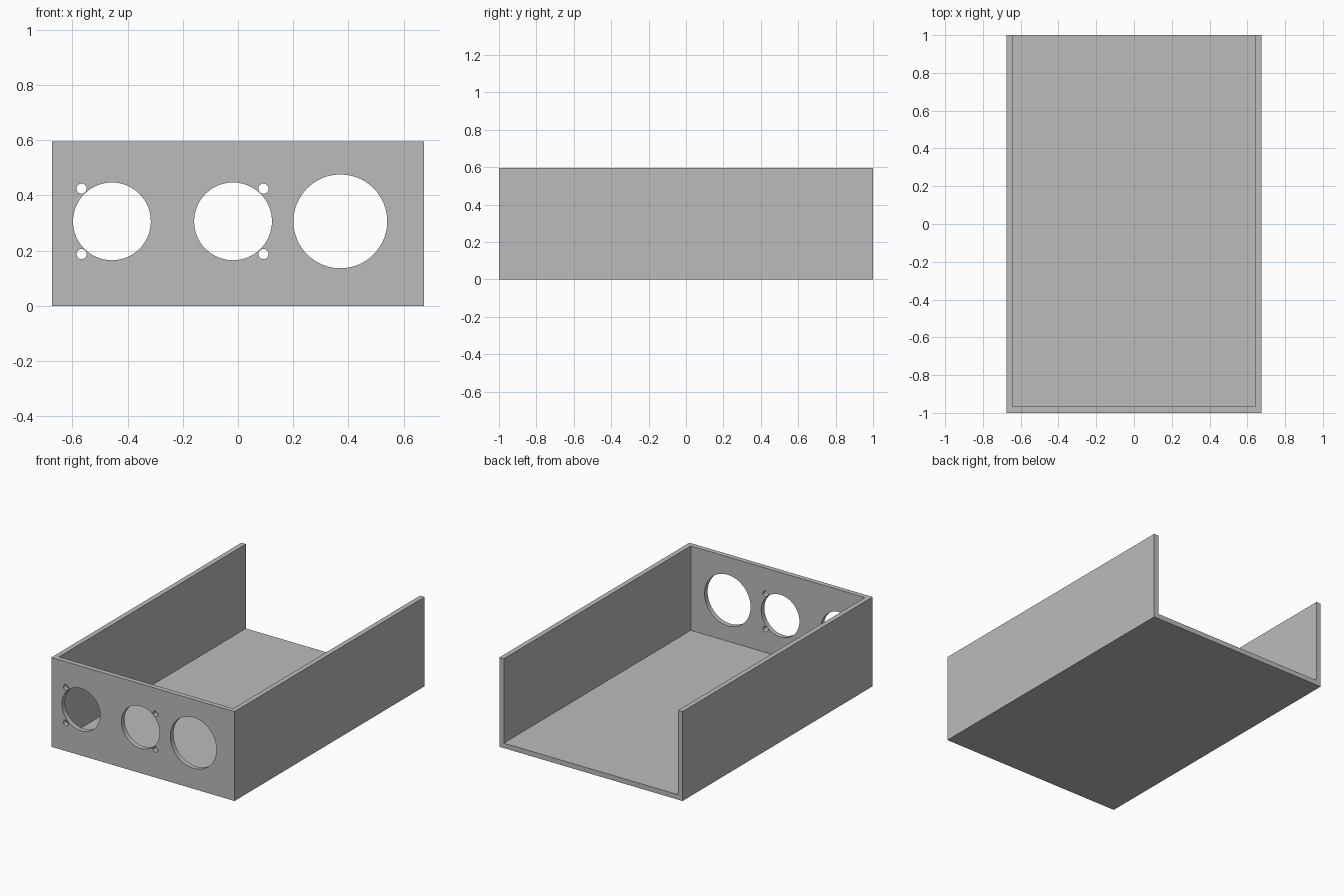
import bpy
import math

cube = bpy.data.objects.get("Cube")
if cube:
    bpy.data.objects.remove(cube, do_unlink=True)

WIDTH, LENGTH, HEIGHT, WALL = 1.35, 2.0, 0.595, 0.033
FRONT = -LENGTH / 2

grey = bpy.data.materials.new("plain grey")
grey.use_nodes = True
colour = (0.5, 0.5, 0.5, 1)
grey.diffuse_color = colour
grey.node_tree.nodes["Principled BSDF"].inputs["Base Color"].default_value = colour


def box(name, low, high):
    """Box spanning two opposite corners."""
    centre = [(a + b) / 2 for a, b in zip(low, high)]
    bpy.ops.mesh.primitive_cube_add(size=1, location=centre)
    obj = bpy.context.object
    obj.name = name
    obj.scale = [b - a for a, b in zip(low, high)]
    bpy.ops.object.transform_apply(location=True, rotation=False, scale=True)
    return obj


def drill(name, x, z, radius, sides):
    """Round cutter running through the front panel."""
    bpy.ops.mesh.primitive_cylinder_add(
        vertices=sides, radius=radius, depth=WALL * 4,
        location=(x, FRONT + WALL / 2, z), rotation=(math.pi / 2, 0, 0))
    obj = bpy.context.object
    obj.name = name
    return obj


# Case: floor, two side walls and a front panel, open at the top and back
case = box("open_case", (-WIDTH / 2, FRONT, 0), (WIDTH / 2, -FRONT, HEIGHT))
case.data.materials.append(grey)

cutters = [box("cavity_cutter",
               (-WIDTH / 2 + WALL, FRONT + WALL, WALL),
               (WIDTH / 2 - WALL, -FRONT + 0.2, HEIGHT + 0.2))]

# Three large openings in the front panel
HOLE_Z = 0.306
for x, radius in ((-0.457, 0.141), (-0.018, 0.141), (0.371, 0.17)):
    cutters.append(drill("opening_cutter", x, HOLE_Z, radius, 64))

# Screw holes beside the two smaller openings
for x in (-0.567, 0.092):
    for side in (-1, 1):
        cutters.append(drill("screw_hole_cutter", x, HOLE_Z + side * 0.1185, 0.0185, 24))

# Cut the case, then discard the cutters
for cutter in cutters:
    cutter.hide_render = True
    cut = case.modifiers.new(cutter.name, "BOOLEAN")
    cut.operation = "DIFFERENCE"
    cut.solver = "EXACT"
    cut.object = cutter

bpy.ops.object.select_all(action="DESELECT")
case.select_set(True)
bpy.context.view_layer.objects.active = case
for name in [m.name for m in case.modifiers]:
    bpy.ops.object.modifier_apply(modifier=name)
for cutter in cutters:
    bpy.data.objects.remove(cutter, do_unlink=True)

bpy.ops.object.shade_smooth_by_angle(angle=math.radians(30))
